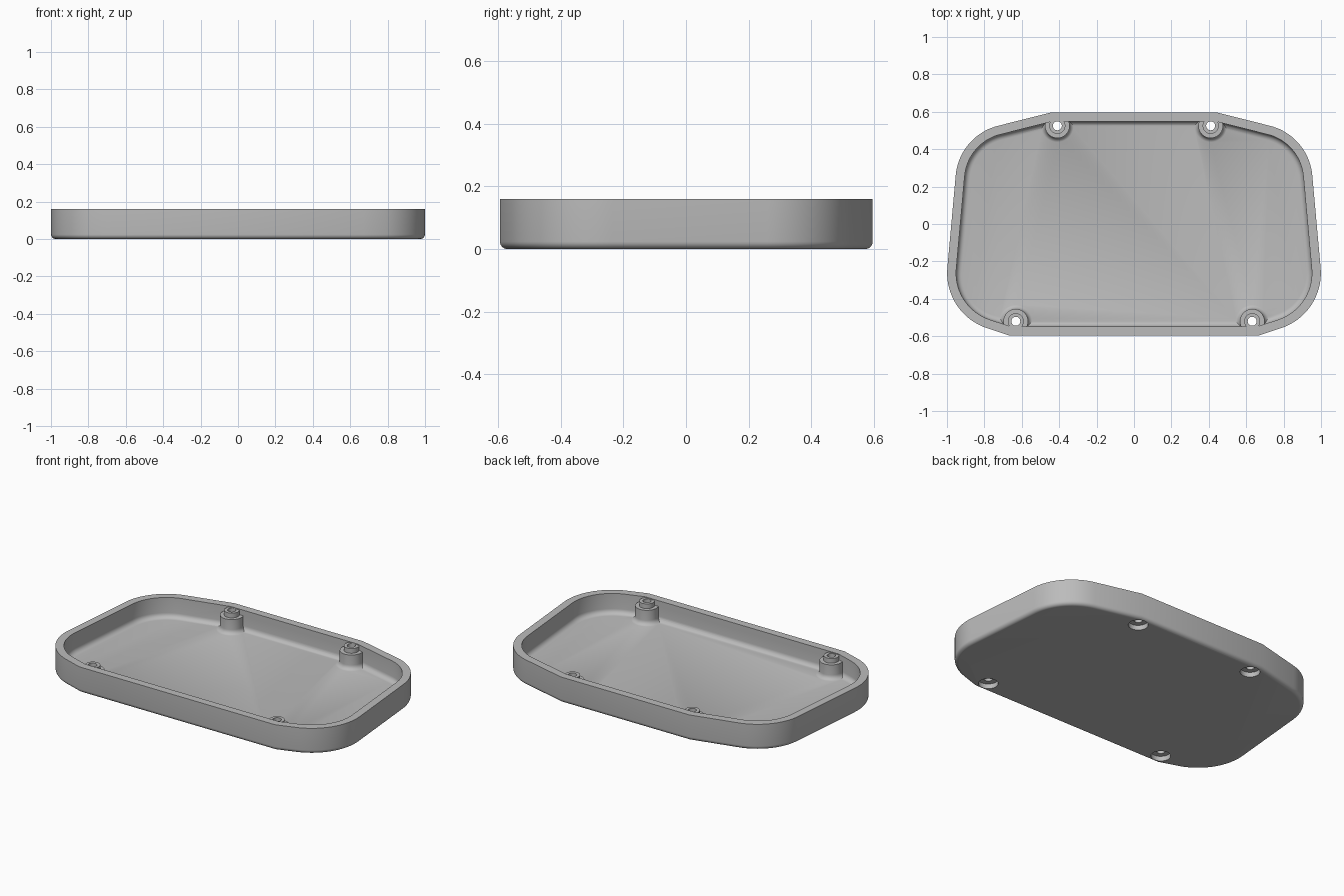
import bpy, bmesh, math
from mathutils import Vector

if "Cube" in bpy.data.objects:
    bpy.data.objects.remove(bpy.data.objects["Cube"])

grey = bpy.data.materials.new("plain grey")
grey.use_nodes = True
grey.diffuse_color = (0.5, 0.5, 0.5, 1)
grey.node_tree.nodes["Principled BSDF"].inputs["Base Color"].default_value = (0.5, 0.5, 0.5, 1)

HEIGHT, WALL, FLOOR = 0.16, 0.048, 0.035

# Right half of the footprint, front to back: x, y, corner radius
HALF = [(0.67, -0.595, 0), (1.02, -0.48, 0.31), (0.934, 0.473, 0.3), (0.44, 0.597, 0)]
CORNERS = HALF + [(-x, y, r) for x, y, r in reversed(HALF)]


def outline(inset, steps=20):
    """Rounded footprint, moved inwards by an exact distance."""
    points = []
    count = len(CORNERS)
    for i, (x, y, radius) in enumerate(CORNERS):
        here = Vector((x, y))
        d1 = (here - Vector(CORNERS[i - 1][:2])).normalized()
        d2 = (Vector(CORNERS[(i + 1) % count][:2]) - here).normalized()
        n1, n2 = Vector((-d1.y, d1.x)), Vector((-d2.y, d2.x))
        miter = (n1 + n2) / (1 + n1.dot(n2))
        if radius == 0:
            points.append(here + miter * inset)
            continue
        centre = here + miter * radius
        start = math.atan2(-n1.y, -n1.x)
        turn = math.acos(max(-1, min(1, d1.dot(d2))))
        for k in range(steps + 1):
            a = start + turn * k / steps
            points.append(centre + Vector((math.cos(a), math.sin(a))) * (radius - inset))
    return points


def loft(name, rings):
    """Closed solid through rings of matching 3D points, listed bottom to top."""
    bm = bmesh.new()
    loops = [[bm.verts.new(p) for p in ring] for ring in rings]
    for low, high in zip(loops, loops[1:]):
        for i in range(len(low)):
            j = (i + 1) % len(low)
            bm.faces.new((low[i], low[j], high[j], high[i]))
    bm.faces.new(loops[0][::-1])
    bm.faces.new(loops[-1])
    mesh = bpy.data.meshes.new(name)
    bm.to_mesh(mesh)
    bm.free()
    mesh.materials.append(grey)
    obj = bpy.data.objects.new(name, mesh)
    bpy.context.collection.objects.link(obj)
    return obj


def footprint_solid(name, levels):
    return loft(name, [[(p.x, p.y, z) for p in outline(d)] for d, z in levels])


def turned_solid(name, x, y, profile, sides=40):
    angles = [math.tau * k / sides for k in range(sides)]
    return loft(name, [[(x + r * math.cos(a), y + r * math.sin(a), z) for a in angles]
                       for r, z in profile])


def rounding(radius, base, steps=6):
    """Quarter-round from a flat base up into a vertical wall: inset, z."""
    angles = [math.pi / 2 * k / steps for k in range(steps + 1)]
    return [(radius * (1 - math.sin(a)), base + radius * (1 - math.cos(a))) for a in angles]


def subtract(target, cutter):
    cutter.hide_render = True
    mod = target.modifiers.new("cut", "BOOLEAN")
    mod.operation, mod.solver, mod.object = "DIFFERENCE", "EXACT", cutter
    bpy.context.view_layer.objects.active = target
    bpy.ops.object.modifier_apply(modifier=mod.name)
    bpy.data.objects.remove(cutter)


# Tray body and the hollow inside it
tray = footprint_solid("tray", rounding(0.024, 0) + [(0, HEIGHT)])
hollow = footprint_solid("hollow", [(WALL + d, z) for d, z in rounding(0.03, FLOOR)]
                         + [(WALL, HEIGHT + 0.05)])

# Stepped screw bosses are left standing in the hollow
BOSSES = [(s * x, y) for x, y in ((0.41, 0.525), (0.632, -0.52)) for s in (-1, 1)]
boss_profile = [(0.095, FLOOR - 0.02)]
boss_profile += [(0.066 + d, z) for d, z in rounding(0.029, FLOOR - 0.001)]
boss_profile += [(0.066, 0.125), (0.043, 0.1251), (0.043, 0.154)]
for x, y in BOSSES:
    subtract(hollow, turned_solid("boss", x, y, boss_profile))
subtract(tray, hollow)

# Screw holes with wide recesses underneath
for x, y in BOSSES:
    subtract(tray, turned_solid("screw_hole", x, y, [
        (0.056, -0.02), (0.056, 0.03), (0.024, 0.0301), (0.024, HEIGHT + 0.05)]))

bpy.ops.object.select_all(action="DESELECT")
tray.select_set(True)
bpy.context.view_layer.objects.active = tray
bpy.ops.object.shade_smooth_by_angle(angle=math.radians(30))
